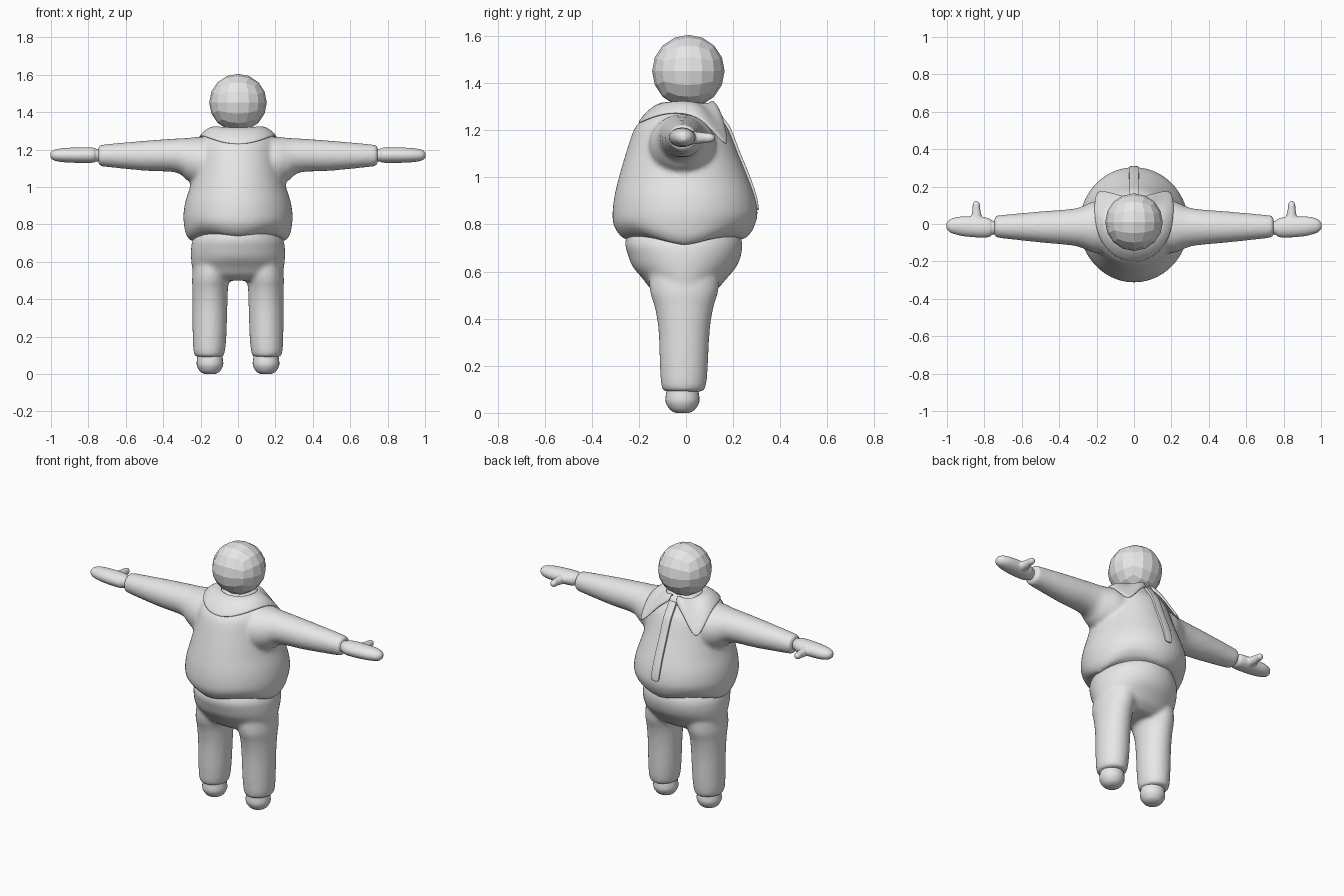
import bpy, bmesh, math
from mathutils import Vector

if "Cube" in bpy.data.objects:
    bpy.data.objects.remove(bpy.data.objects["Cube"])

grey = bpy.data.materials.new("light grey")
grey.diffuse_color = (0.8, 0.8, 0.8, 1)
grey.use_nodes = True
grey.node_tree.nodes["Principled BSDF"].inputs["Base Color"].default_value = grey.diffuse_color


def finish(name, bm, smooth=True):
    bmesh.ops.recalc_face_normals(bm, faces=bm.faces)
    for f in bm.faces:
        f.smooth = smooth
    me = bpy.data.meshes.new(name)
    bm.to_mesh(me)
    bm.free()
    me.materials.append(grey)
    ob = bpy.data.objects.new(name, me)
    bpy.context.collection.objects.link(ob)
    return ob


def spline(rows, steps=4):
    """Catmull-Rom interpolation of rows of numbers."""
    out = []
    for i in range(len(rows) - 1):
        a, b, c, d = (rows[max(i - 1, 0)], rows[i], rows[i + 1],
                      rows[min(i + 2, len(rows) - 1)])
        for s in range(steps):
            t = s / steps
            out.append([q + 0.5 * t * (r - p + t * (2 * p - 5 * q + 4 * r - w
                        + t * (3 * (q - r) + w - p)))
                        for p, q, r, w in zip(a, b, c, d)])
    return out + [list(rows[-1])]


def loft(bm, rings, axis, side=1, n=40, warp=None):
    """Closed tube of ellipses: (position on axis, centre 1, centre 2, radius 1, radius 2)."""
    loops = []
    for p, c1, c2, r1, r2 in spline(rings):
        loop = []
        for k in range(n):
            a = 2 * math.pi * k / n
            u, v = c1 + r1 * math.cos(a), c2 + r2 * math.sin(a)
            co = {'x': (p, u, v), 'y': (u, p, v), 'z': (u, v, p)}[axis]
            co = Vector((co[0] * side, co[1], co[2]))
            if warp:
                co.z += warp(co.z, a)
            loop.append(bm.verts.new(co))
        loops.append(loop)
    for l0, l1 in zip(loops, loops[1:]):
        for k in range(n):
            j = (k + 1) % n
            bm.faces.new((l0[k], l0[j], l1[j], l1[k]))
    bm.faces.new(loops[0][::-1])
    bm.faces.new(loops[-1])


def blend(ob, voxel, rounds):
    """Fuse overlapping tubes into one soft skin."""
    m = ob.modifiers.new("fuse", 'REMESH')
    m.mode = 'VOXEL'
    m.voxel_size = voxel
    m.use_smooth_shade = True
    m = ob.modifiers.new("soften", 'SMOOTH')
    m.factor = 0.5
    m.iterations = rounds


def mirror(ob):
    ob.modifiers.new("mirror", 'MIRROR')


# Head: faceted quad sphere
bm = bmesh.new()
bmesh.ops.create_cube(bm, size=2)
bmesh.ops.subdivide_edges(bm, edges=bm.edges[:], cuts=3, use_grid_fill=True)
for v in bm.verts:
    d = Vector([math.tan(c * math.pi / 4) for c in v.co]).normalized()
    v.co = d * 0.154 + Vector((0, 0.01, 1.451))
finish("head", bm, smooth=False)


# Shirt: round torso with wavy hem, plus both sleeves
def hem(z, a):
    wave = 0.741 - 0.013 * math.cos(2 * a) - 0.016 * math.cos(4 * a) - 0.73
    return wave * min(1, max(0, (0.85 - z) / 0.11))


torso = [(0.73, 0, -.007, .254, .258), (0.76, 0, -.007, .278, .284),
         (0.80, 0, -.007, .288, .302), (0.85, 0, -.004, .292, .308),
         (0.92, 0, -.006, .282, .298), (1.0, 0, -.011, .257, .274),
         (1.1, 0, -.017, .232, .239), (1.2, 0, -.02, .212, .202),
         (1.24, 0, -.018, .2, .173), (1.27, 0, -.01, .18, .14),
         (1.30, 0, .01, .12, .1), (1.32, 0, .015, .075, .065)]
sleeve = [(.08, -.015, 1.14, .14, .12), (.2, -.016, 1.138, .14, .13),
          (.27, -.017, 1.148, .115, .114), (.33, -.017, 1.168, .098, .091),
          (.5, -.016, 1.167, .083, .08), (.72, -.014, 1.168, .061, .059),
          (.747, -.014, 1.168, .054, .052)]
bm = bmesh.new()
loft(bm, torso, 'z', n=64, warp=hem)
for s in (1, -1):
    loft(bm, sleeve, 'x', s)
blend(finish("shirt", bm), 0.011, 8)

# Trousers: wide seat running into two straight legs
seat = [(.5, 0, -.008, .2, .1), (.53, 0, -.008, .236, .145),
        (.57, 0, -.006, .246, .178), (.62, 0, -.006, .251, .22),
        (.67, 0, -.006, .251, .24), (.72, 0, -.01, .241, .249),
        (.77, 0, -.01, .2, .235)]
leg = [(.09, .153, -.01, .074, .085), (.12, .154, -.01, .084, .096),
       (.2, .152, -.009, .09, .102), (.35, .15, -.008, .093, .109),
       (.45, .149, -.008, .095, .125), (.52, .145, -.008, .1, .146),
       (.62, .13, -.006, .1, .15)]
bm = bmesh.new()
loft(bm, seat, 'z', n=64)
for s in (1, -1):
    loft(bm, leg, 'z', s)
blend(finish("trousers", bm), 0.011, 8)

# Feet: round stubs below the legs
foot = [(0, .15, -.015, .028, .028), (.013, .15, -.015, .052, .052),
        (.045, .15, -.015, .07, .071), (.08, .15, -.015, .069, .07),
        (.13, .15, -.015, .06, .06)]
bm = bmesh.new()
loft(bm, foot, 'z', n=24)
mirror(finish("foot", bm))

# Hands: mitten with narrow wrist and a thumb
palm = [(.72, -.02, 1.17, .036, .033), (.76, -.02, 1.17, .038, .034),
        (.772, -.02, 1.17, .05, .04), (.82, -.017, 1.17, .056, .042),
        (.9, -.013, 1.17, .054, .04), (.95, -.01, 1.17, .047, .036),
        (.985, -.01, 1.17, .034, .028), (1.003, -.01, 1.17, .014, .014)]
thumb = [(0, .84, 1.168, .04, .03), (.04, .842, 1.168, .029, .027),
         (.08, .843, 1.168, .021, .022), (.108, .843, 1.168, .019, .019),
         (.123, .843, 1.168, .008, .008)]
bm = bmesh.new()
loft(bm, palm, 'x', n=24)
loft(bm, thumb, 'y', n=20)
hand = finish("hand", bm)
blend(hand, 0.006, 4)
mirror(hand)

# Collar: flap from the neck with two pointed ends on the +y side
outer = [(.02, .13, 1.29), (.08, .155, 1.25), (.13, .168, 1.19), (.2, .185, 1.115),
         (.212, .12, 1.19), (.212, .05, 1.262), (.198, -.05, 1.277),
         (.155, -.13, 1.26), (.085, -.188, 1.236), (0, -.207, 1.224)]
inner = [(.015, .1), (.045, .1), (.065, .09), (.085, .07), (.095, .05),
         (.1, .03), (.1, -.01), (.08, -.05), (.05, -.075), (0, -.09)]
flip = Vector((-1, 1, 1))
pairs = [(Vector((x, y, 1.315)), Vector(o)) for (x, y), o in zip(inner, outer)]
pairs += [(i * flip, o * flip) for i, o in pairs[-2::-1]]
bm = bmesh.new()
grid = []
for i, o in pairs:
    row = []
    for t in (0, .25, .5, .75, 1):
        co = i.lerp(o, t)
        co.z += 0.02 * math.sin(math.pi * t)
        row.append(bm.verts.new(co))
    grid.append(row)
for a, b in zip(grid, grid[1:]):
    for k in range(4):
        bm.faces.new((a[k], a[k + 1], b[k + 1], b[k]))
collar = finish("collar", bm)
m = collar.modifiers.new("thickness", 'SOLIDIFY')
m.thickness = 0.014
m.offset = 0
m = collar.modifiers.new("rounding", 'SUBSURF')
m.levels = m.render_levels = 2

# Tie: thin strip down the middle of the +y side
path = [(.125, 1.29, .024), (.16, 1.24, .025), (.186, 1.2, .025), (.225, 1.1, .025),
        (.266, 1.0, .026), (.293, .92, .027), (.301, .875, .024), (.302, .862, .012)]
bm = bmesh.new()
rows = [[bm.verts.new((s * w, y, z)) for s in (-1, 0, 1)] for y, z, w in spline(path, 3)]
for a, b in zip(rows, rows[1:]):
    for k in range(2):
        bm.faces.new((a[k], a[k + 1], b[k + 1], b[k]))
tie = finish("tie", bm)
m = tie.modifiers.new("thickness", 'SOLIDIFY')
m.thickness = 0.014
m.offset = 0
m = tie.modifiers.new("rounding", 'BEVEL')
m.width = 0.004
m.segments = 2
